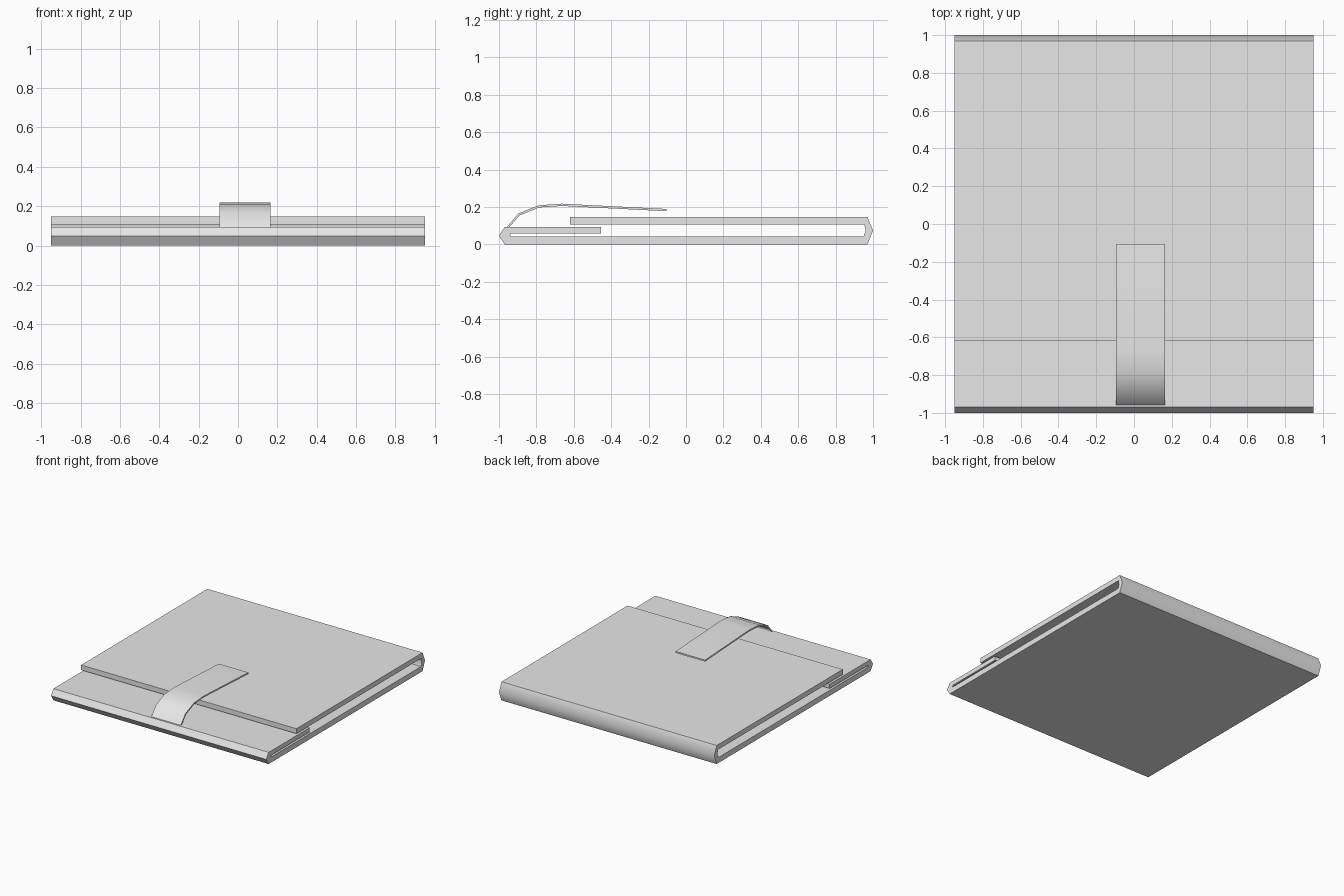
import bpy, math

cube = bpy.data.objects.get("Cube")
if cube:
    bpy.data.objects.remove(cube, do_unlink=True)

GREY = (0.8, 0.8, 0.8, 1)
grey = bpy.data.materials.new("plain_grey")
grey.use_nodes = True
grey.diffuse_color = GREY
grey.node_tree.nodes["Principled BSDF"].inputs["Base Color"].default_value = GREY


def folded_sheet(name, outer, inner, x0, x1):
    """Extrude a folded (y, z) strip along x, with outer and inner points paired."""
    n = len(outer)
    verts = [(x, y, z) for x in (x0, x1) for side in (outer, inner) for y, z in side]
    o0, i0, o1, i1 = 0, n, 2 * n, 3 * n
    faces = []
    for k in range(n - 1):
        faces += [(o0 + k, o0 + k + 1, o1 + k + 1, o1 + k),
                  (i0 + k, i1 + k, i1 + k + 1, i0 + k + 1),
                  (o0 + k, i0 + k, i0 + k + 1, o0 + k + 1),
                  (o1 + k, o1 + k + 1, i1 + k + 1, i1 + k)]
    e = n - 1
    faces += [(o0, o1, i1, i0), (o0 + e, i0 + e, i1 + e, o1 + e)]
    mesh = bpy.data.meshes.new(name)
    # strips run front to back along the top, so wind the faces outwards
    mesh.from_pydata(verts, [], [f[::-1] for f in faces])
    mesh.materials.append(grey)
    obj = bpy.data.objects.new(name, mesh)
    bpy.context.collection.objects.link(obj)
    bpy.ops.object.select_all(action="DESELECT")
    obj.select_set(True)
    bpy.context.view_layer.objects.active = obj
    bpy.ops.object.shade_smooth_by_angle(angle=math.radians(50))
    return obj


# Cover: top flap, back fold, base, front fold and inner pocket flap
folded_sheet(
    "folded_cover",
    [(-0.62, 0.148), (0.97, 0.148), (1, 0.074), (0.97, 0),
     (-0.97, 0), (-1, 0.048), (-0.97, 0.093), (-0.455, 0.093)],
    [(-0.62, 0.108), (0.953, 0.108), (0.96, 0.074), (0.95, 0.044),
     (-0.937, 0.044), (-0.94, 0.05), (-0.937, 0.058), (-0.455, 0.058)],
    -0.95, 0.95)

# Closing strap rising from the front fold and resting over the top flap
folded_sheet(
    "closing_strap",
    [(-0.957, 0.094), (-0.897, 0.165), (-0.79, 0.209), (-0.665, 0.218), (-0.105, 0.19)],
    [(-0.943, 0.094), (-0.89, 0.155), (-0.785, 0.198), (-0.662, 0.206), (-0.105, 0.178)],
    -0.095, 0.165)
